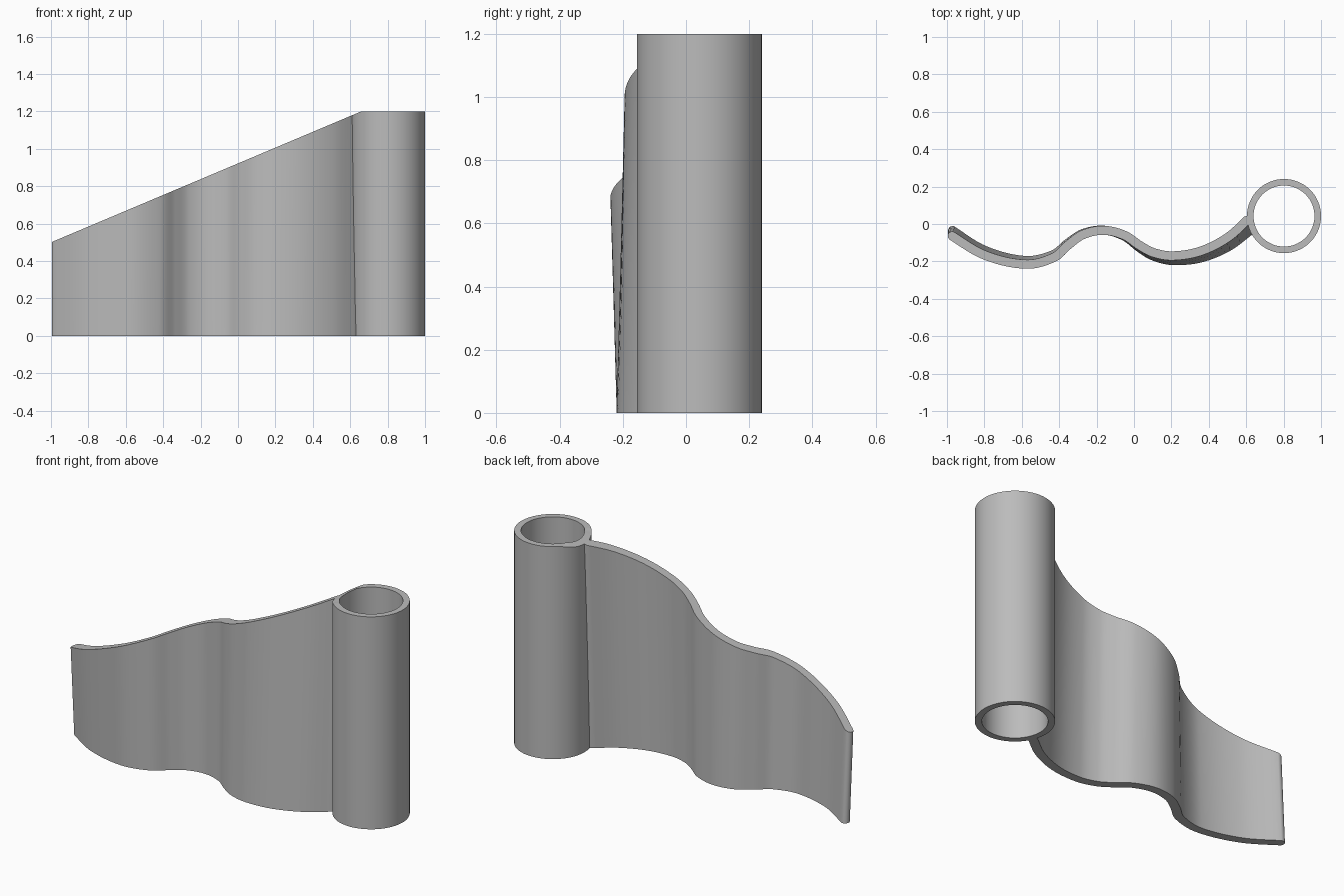
import bpy, bmesh, math
from mathutils import Vector, Matrix
from mathutils.geometry import interpolate_bezier

cube = bpy.data.objects.get("Cube")
if cube:
    bpy.data.objects.remove(cube)

grey = bpy.data.materials.new("plain_grey")
grey.use_nodes = True
grey.diffuse_color = (0.5, 0.5, 0.5, 1)
grey.node_tree.nodes["Principled BSDF"].inputs["Base Color"].default_value = (0.5, 0.5, 0.5, 1)

HEIGHT = 1.2
CENTRE = Vector((0.802, 0.0425))
OUTER, INNER = 0.198, 0.163
HALF = 0.024                      # half thickness of the sheet
TWIST = 0.07                      # radians per unit of height
PIVOT = Vector((-0.15, -0.1))


def slope(x):
    """Height of the slanted cut that trims sheet and tube."""
    return min(HEIGHT, 0.922 + 0.422 * x)


def finish(bm, name):
    bmesh.ops.recalc_face_normals(bm, faces=bm.faces)
    mesh = bpy.data.meshes.new(name)
    bm.to_mesh(mesh)
    bm.free()
    mesh.materials.append(grey)
    obj = bpy.data.objects.new(name, mesh)
    bpy.context.collection.objects.link(obj)
    bpy.ops.object.select_all(action='DESELECT')
    obj.select_set(True)
    bpy.context.view_layer.objects.active = obj
    bpy.ops.object.shade_smooth_by_angle(angle=math.radians(35))


def sweep(sections, name, closed):
    """Join four-cornered sections into a solid."""
    bm = bmesh.new()
    rows = [[bm.verts.new(p) for p in s] for s in sections]
    for i in range(len(rows) if closed else len(rows) - 1):
        a, b = rows[i], rows[(i + 1) % len(rows)]
        for k in range(4):
            m = (k + 1) % 4
            bm.faces.new((a[k], a[m], b[m], b[k]))
    if not closed:
        bm.faces.new(rows[0])
        bm.faces.new(rows[-1])
    finish(bm, name)


# Hollow tube, its rim trimmed by the slanted cut
sections = []
for i in range(128):
    a = math.tau * i / 128
    d = Vector((math.cos(a), math.sin(a)))
    o, n = CENTRE + d * OUTER, CENTRE + d * INNER
    sections.append([(*o, 0), (*o, slope(o.x)), (*n, slope(n.x)), (*n, 0)])
sweep(sections, "tube", True)

# Wavy centre line of the sheet at ground level
knots = [Vector(p) for p in (
    (-0.99, -0.022), (-0.8, -0.14), (-0.58, -0.195), (-0.43, -0.163), (-0.35, -0.1),
    (-0.27, -0.05), (-0.16, -0.033), (-0.05, -0.066), (0.03, -0.127), (0.1, -0.17),
    (0.2, -0.195), (0.35, -0.183), (0.5, -0.124), (0.625, -0.032))]
tan = [(knots[min(i + 1, len(knots) - 1)] - knots[max(i - 1, 0)]).normalized()
       for i in range(len(knots))]
path = []
for i in range(len(knots) - 1):
    p, q = knots[i], knots[i + 1]
    h = (q - p).length / 3
    path += interpolate_bezier(p, p + tan[i] * h, q - tan[i + 1] * h, q, 11)[:-1]
path = [Vector(p[:2]) for p in path] + [knots[-1]]

# Columns of (point, direction, half width), with a rounded free end
columns = []
start = (path[1] - path[0]).normalized()
for k in range(8):
    a = math.pi / 2 * (k + 0.3) / 8
    columns.append((path[0] + start * HALF * (1 - math.cos(a)), start, HALF * math.sin(a)))
for i, p in enumerate(path):
    if (p - path[0]).length > HALF:
        d = (path[min(i + 1, len(path) - 1)] - path[i - 1]).normalized()
        columns.append((p, d, HALF))


def place(p, z, last):
    """Twist a point about the pivot; seat the last column in the tube wall."""
    r = PIVOT + Matrix.Rotation(TWIST * z, 2) @ (p - PIVOT)
    if last:
        r = CENTRE + (r - CENTRE).normalized() * 0.182
    return r


sections = []
for i, (p, d, w) in enumerate(columns):
    last = i == len(columns) - 1
    side = Vector((-d.y, d.x)) * w
    front, back = p - side, p + side
    tf, tb = (place(v, slope(v.x), last) for v in (front, back))
    bf, bb = (place(v, 0, last) for v in (front, back))
    sections.append([(*bf, 0), (*tf, slope(tf.x)), (*tb, slope(tb.x)), (*bb, 0)])
sweep(sections, "wavy_sheet", False)
